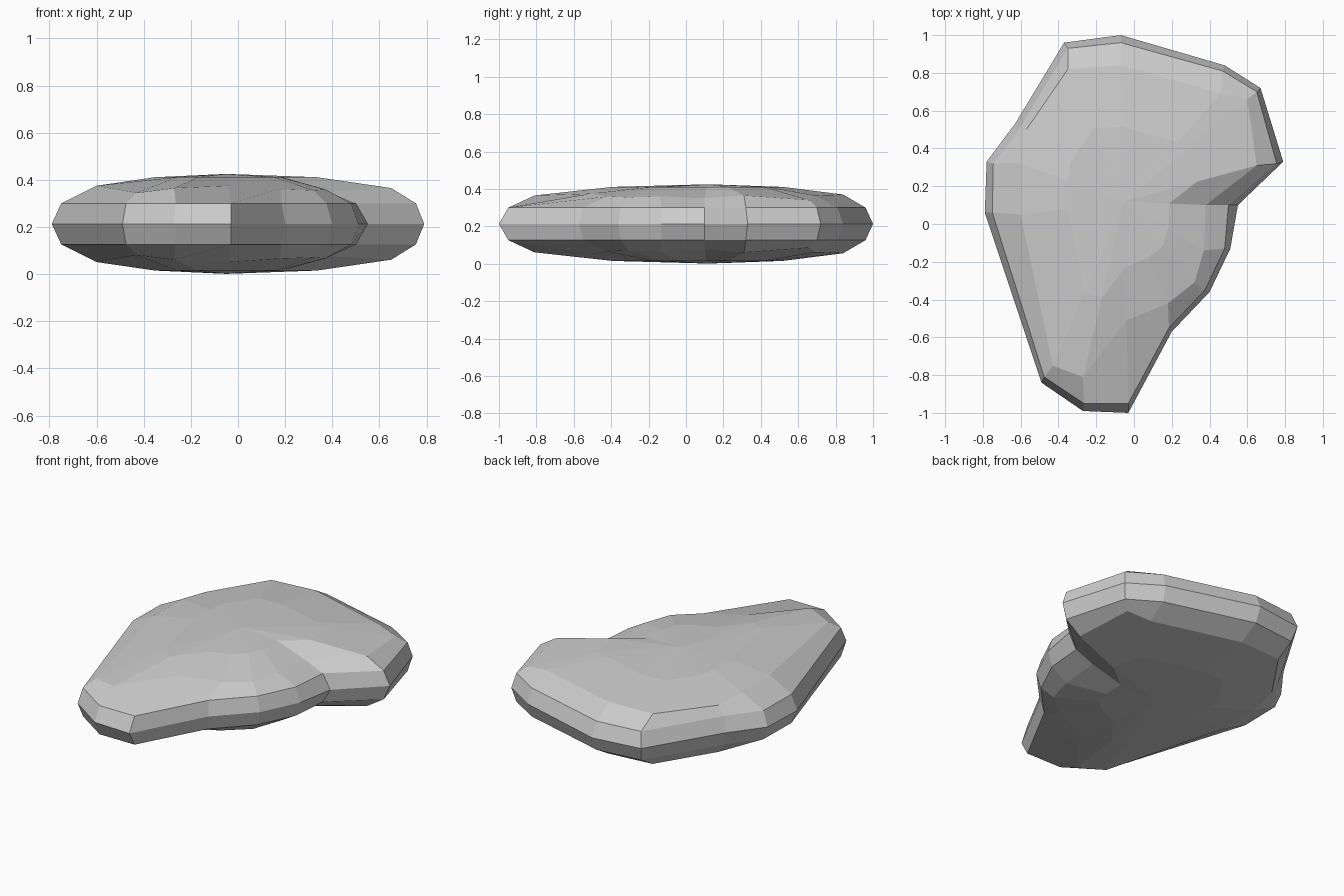
import bpy, bmesh
from mathutils import Vector

if "Cube" in bpy.data.objects:
    bpy.data.objects.remove(bpy.data.objects["Cube"])

MID = 0.213   # height of the widest outline

# Widest outline, counterclockwise from the front tip
outline = [(-.03, -1), (.20, -.57), (.40, -.36), (.51, -.13), (.55, .10),
           (.79, .33), (.67, .72), (.48, .84), (-.07, 1), (-.37, .96),
           (-.63, .53), (-.78, .33), (-.79, .06), (-.49, -.84), (-.27, -.99)]

# Lower lip of the bevelled rim
rim = [(-.03, -.95), (.185, -.55), (.375, -.35), (.48, -.13), (.50, .10),
       (.755, .32), (.65, .70), (.47, .81), (-.07, .96), (-.35, .93),
       (-.61, .50), (-.745, .32), (-.75, .06), (-.475, -.81), (-.265, -.95)]

# Shoulder where the rim turns into the shallow dome: x, y, z
shoulder = [(-.04, -.51, .375), (.18, -.42, .36), (.32, -.31, .355),
            (.37, -.14, .36), (.38, .10, .35), (.65, .31, .365),
            (.60, .66, .34), (.46, .69, .365), (-.07, .84, .37),
            (-.35, .82, .365), (-.57, .50, .355), (-.60, .32, .373),
            (-.60, .05, .375), (-.43, -.75, .345), (-.27, -.81, .365)]

crown = Vector((-.05, .12, .425))
inner = []
for p in shoulder:
    q = Vector(p).lerp(crown, .45)
    q.z = .411
    inner.append(q)

bm = bmesh.new()


def add_ring(points):
    return [bm.verts.new(p) for p in points]


def bridge(a, b, flip):
    for i in range(len(a)):
        j = (i + 1) % len(a)
        f = [a[i], a[j], b[j], b[i]]
        bm.faces.new(f[::-1] if flip else f)


# Upper and lower halves mirror each other about the outline
equator = add_ring([(x, y, MID) for x, y in outline])
for flip in (False, True):
    rings = [[(x, y, .30) for x, y in rim], shoulder, inner]
    last = equator
    for ring in rings:
        new = add_ring([(p[0], p[1], 2 * MID - p[2] if flip else p[2]) for p in ring])
        bridge(last, new, flip)
        last = new
    tip = bm.verts.new((crown.x, crown.y, 2 * MID - crown.z if flip else crown.z))
    for i in range(len(last)):
        f = [last[i], last[(i + 1) % len(last)], tip]
        bm.faces.new(f[::-1] if flip else f)

bmesh.ops.recalc_face_normals(bm, faces=bm.faces)
mesh = bpy.data.meshes.new("flat_stone")
bm.to_mesh(mesh)
bm.free()
stone = bpy.data.objects.new("flat_stone", mesh)
bpy.context.collection.objects.link(stone)
